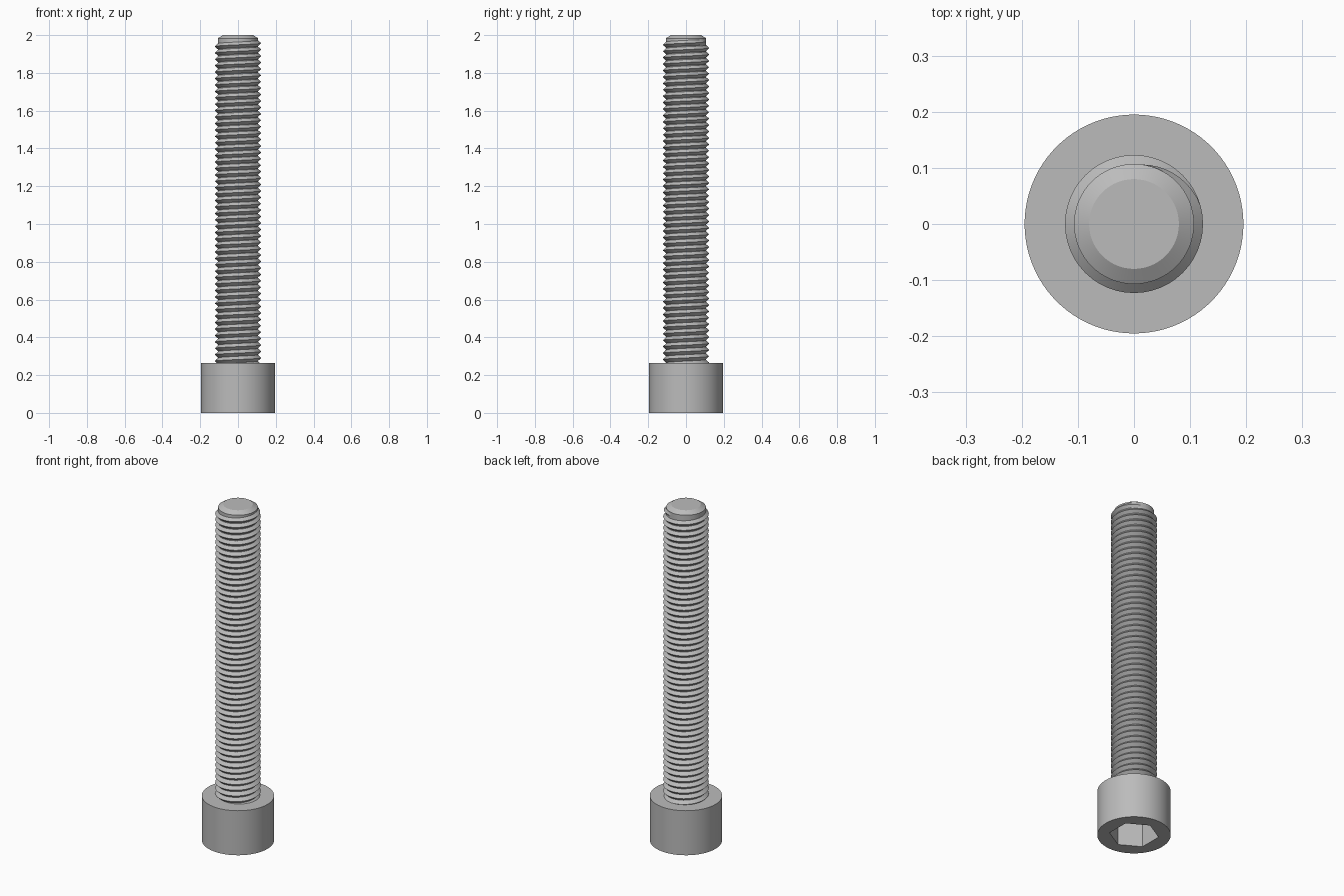
import bpy, bmesh, math

cube = bpy.data.objects.get("Cube")
if cube:
    bpy.data.objects.remove(cube, do_unlink=True)

HEAD_R, HEAD_H = 0.195, 0.265
SOCKET_R, SOCKET_DEPTH = 0.132, 0.15
CORE_R, CREST_R, PITCH = 0.105, 0.123, 0.034
THREAD_TOP, TIP = 1.983, 2.0

steel = bpy.data.materials.new("steel grey")
steel.use_nodes = True
steel.diffuse_color = (0.5, 0.5, 0.5, 1)
steel.node_tree.nodes["Principled BSDF"].inputs["Base Color"].default_value = (0.5, 0.5, 0.5, 1)


def finish(name, bm):
    """Turn a bmesh into a steel object with smooth sides and sharp edges."""
    bmesh.ops.recalc_face_normals(bm, faces=bm.faces)
    mesh = bpy.data.meshes.new(name)
    bm.to_mesh(mesh)
    bm.free()
    mesh.materials.append(steel)
    obj = bpy.data.objects.new(name, mesh)
    bpy.context.collection.objects.link(obj)
    bpy.ops.object.select_all(action="DESELECT")
    obj.select_set(True)
    bpy.context.view_layer.objects.active = obj
    bpy.ops.object.shade_smooth_by_angle(angle=math.radians(25))
    return obj


def ring(bm, radius, z, sides, turn=0.0):
    return [bm.verts.new((radius * math.cos(turn + math.tau * i / sides),
                          radius * math.sin(turn + math.tau * i / sides), z))
            for i in range(sides)]


def bridge(bm, a, b):
    n = len(a)
    for i in range(n):
        j = (i + 1) % n
        bm.faces.new((a[i], a[j], b[j], b[i]))


# Cylindrical head with a hexagonal socket sunk into its underside
bm = bmesh.new()
low, high = ring(bm, HEAD_R, 0, 96), ring(bm, HEAD_R, HEAD_H, 96)
bridge(bm, low, high)
bm.faces.new(high)
mouth = ring(bm, SOCKET_R, 0, 6, math.pi / 2)
floor = ring(bm, SOCKET_R, SOCKET_DEPTH, 6, math.pi / 2)
bridge(bm, mouth, floor)
bm.faces.new(floor)
for k in range(6):
    # Annulus between the hexagon and the round rim, one sector per flat
    arc = [low[(24 + 16 * k + i) % 96] for i in range(17)]
    bm.faces.new([mouth[k]] + arc + [mouth[(k + 1) % 6]])
finish("socket_head", bm)

# Shank core with a chamfered tip
bm = bmesh.new()
rings = [ring(bm, r, z, 64) for r, z in
         ((CORE_R, HEAD_H - 0.05), (CORE_R + 0.002, 1.96),
          (CORE_R + 0.002, THREAD_TOP), (0.08, TIP))]
for a, b in zip(rings, rings[1:]):
    bridge(bm, a, b)
bm.faces.new(rings[0])
bm.faces.new(rings[-1])
finish("shank_core", bm)

# Helical V thread, fading into the core over its last part turn
bm = bmesh.new()
STEPS = 48
start = HEAD_H - PITCH * 1.5
turns = (THREAD_TOP - PITCH - start) / PITCH
count = int(turns * STEPS)
previous = None
for s in range(count + 1):
    angle = math.pi / 2 + math.tau * (s - count) / STEPS
    z = start + PITCH * s / STEPS
    fade = min(1, (count - s) / (STEPS * 0.2))
    crest = CORE_R + (CREST_R - CORE_R) * fade
    section = [bm.verts.new((r * math.cos(angle), r * math.sin(angle), z + dz))
               for r, dz in ((CORE_R, 0), (crest, PITCH / 2), (CORE_R, PITCH))]
    if previous:
        for i in range(2):
            bm.faces.new((previous[i], section[i], section[i + 1], previous[i + 1]))
    previous = section
bmesh.ops.remove_doubles(bm, verts=bm.verts, dist=0.0001)
finish("screw_thread", bm)
